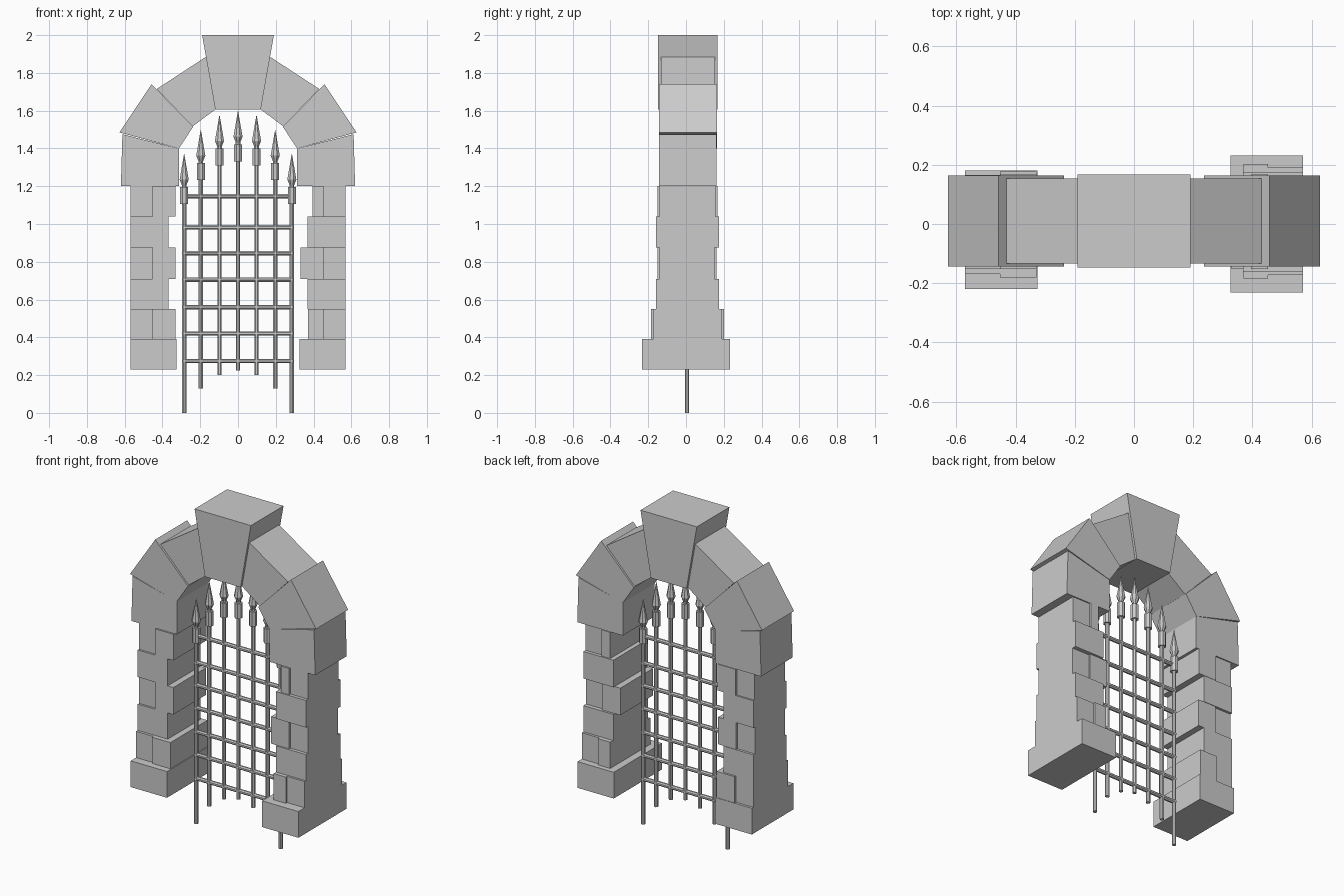
import bpy, bmesh, math
from mathutils import Matrix

if "Cube" in bpy.data.objects:
    bpy.data.objects.remove(bpy.data.objects["Cube"])


def finish(bm, name):
    bmesh.ops.recalc_face_normals(bm, faces=bm.faces)
    me = bpy.data.meshes.new(name)
    bm.to_mesh(me)
    bm.free()
    ob = bpy.data.objects.new(name, me)
    bpy.context.collection.objects.link(ob)
    return ob


def slab(name, pts, y0, y1):
    """Extrude an x-z outline from y0 to y1."""
    bm = bmesh.new()
    face = bm.faces.new([bm.verts.new((x, y0, z)) for x, z in pts])
    ext = bmesh.ops.extrude_face_region(bm, geom=[face])
    verts = [v for v in ext["geom"] if isinstance(v, bmesh.types.BMVert)]
    bmesh.ops.translate(bm, verts=verts, vec=(0, y1 - y0, 0))
    return finish(bm, name)


def block(name, side, x0, x1, y0, y1, z0, z1):
    pts = [(side * x, z) for x, z in ((x0, z0), (x1, z0), (x1, z1), (x0, z1))]
    return slab(name, pts, y0, y1)


def lathe(name, profile, x, y, sides=8):
    """Revolve (radius, z) rings around a vertical axis, closing both ends."""
    bm = bmesh.new()
    rings = []
    for r, z in profile:
        ring = []
        for i in range(sides):
            a = 2 * math.pi * (i + 0.5) / sides
            ring.append(bm.verts.new((x + r * math.cos(a), y + r * math.sin(a), z)))
        rings.append(ring)
    for a, b in zip(rings, rings[1:]):
        for i in range(sides):
            j = (i + 1) % sides
            bm.faces.new((a[i], a[j], b[j], b[i]))
    bm.faces.new(rings[0])
    bm.faces.new(rings[-1])
    return finish(bm, name)


# Arch stones
slab("keystone", [(-0.12, 1.605), (0.12, 1.605), (0.19, 2.0), (-0.19, 2.0)], -0.147, 0.167)
arch = [
    ("upper_arch_stone", [(0.115, 1.61), (0.17, 1.885), (0.43, 1.715), (0.24, 1.517)], -0.133, 0.153),
    ("lower_arch_stone", [(0.237, 1.515), (0.458, 1.74), (0.628, 1.485), (0.313, 1.40)], -0.144, 0.164),
    ("springer_stone", [(0.313, 1.40), (0.612, 1.475), (0.62, 1.20), (0.313, 1.20)], -0.142, 0.162),
]
for side, tag in ((-1, "left"), (1, "right")):
    for name, pts, y0, y1 in arch:
        slab(f"{name}_{tag}", [(side * x, z) for x, z in pts], y0, y1)

# Pillars: plain courses, alternating with courses that have an inner quoin
levels = [0.23, 0.39, 0.55, 0.71, 0.875, 1.04, 1.20]
depths = {  # main stone depth for each course, bottom to top
    "left": [(-0.22, 0.18), (-0.168, 0.165), (-0.152, 0.165), (-0.14, 0.15), (-0.152, 0.165), (-0.14, 0.155)],
    "right": [(-0.232, 0.232), (-0.172, 0.19), (-0.16, 0.175), (-0.14, 0.15), (-0.16, 0.175), (-0.14, 0.155)],
}
quoin_inner = {"left": [0.33, 0.33, 0.33], "right": [0.37, 0.33, 0.395]}
for side, tag in ((-1, "left"), (1, "right")):
    for i, (y0, y1) in enumerate(depths[tag]):
        z0, z1 = levels[i], levels[i + 1]
        inner = 0.325 if i == 0 else 0.368
        if i % 2:
            inner = 0.452
            grow = 0.012
            block(f"pillar_quoin_{tag}_{i}", side, quoin_inner[tag][i // 2], 0.452,
                  y0 - grow, y1 + grow, z0, z1)
        block(f"pillar_stone_{tag}_{i}", side, inner, 0.57, y0, y1, z0, z1)

# Upright bars with collared spear tips
gy = 0.005
for k, (x, bottom, tip) in enumerate([(0, 0.225, 1.597), (0.098, 0.2, 1.575),
                                      (0.197, 0.13, 1.497), (0.285, 0.0, 1.37)]):
    for side in ((1,) if k == 0 else (-1, 1)):
        lathe(f"grille_upright_{side * k}", [
            (0.0125, bottom), (0.0125, tip - 0.265), (0.023, tip - 0.265),
            (0.023, tip - 0.175), (0.013, tip - 0.175), (0.013, tip - 0.165),
            (0.026, tip - 0.135), (0.001, tip)], side * x, gy)

# Cross bars
turn = Matrix.Rotation(math.radians(90), 4, 'Y')
for i, z in enumerate([0.275, 0.42, 0.56, 0.705, 0.845, 0.982, 1.147]):
    bar = lathe(f"grille_crossbar_{i}", [(0.0125, -0.292), (0.0125, 0.292)], 0, 0)
    bar.data.transform(turn)
    bar.location = (0, gy, z)
